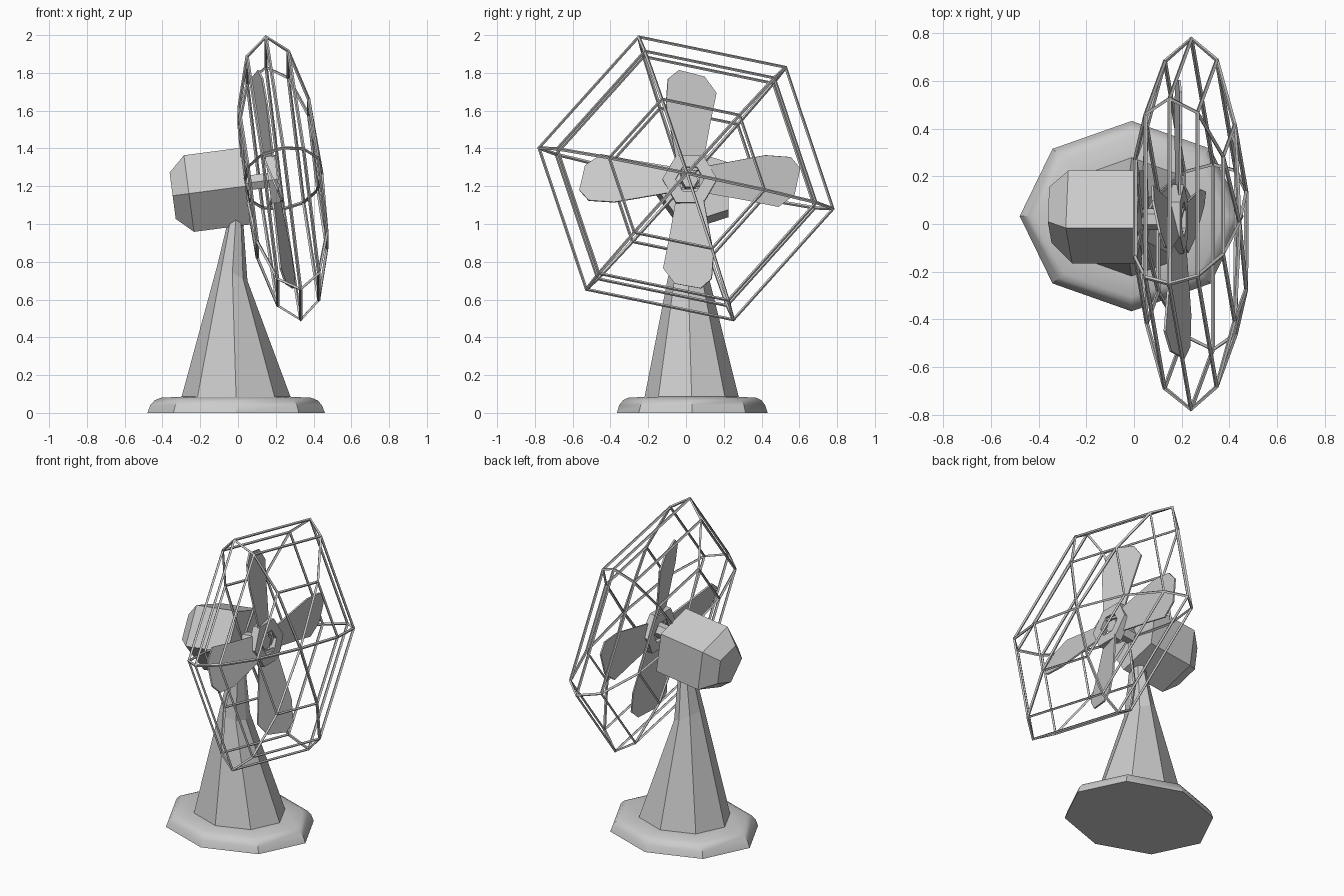
import bpy, bmesh
from math import sin, cos, pi, radians
from mathutils import Matrix, Vector

if "Cube" in bpy.data.objects:
    bpy.data.objects.remove(bpy.data.objects["Cube"])

# Fan frame: local x = world y, local y = up, local z = fan axis (tilted up)
T = radians(7.5)
FAN = Matrix(((0, -sin(T), cos(T), 0.24),
              (1, 0, 0, 0),
              (0, cos(T), sin(T), 1.242),
              (0, 0, 0, 1)))
# The cage is turned slightly sideways
CAGE = FAN @ Matrix.Rotation(radians(1.5), 4, 'Y')


def make(name, bm, matrix=None):
    if matrix:
        bm.transform(matrix)
    bmesh.ops.recalc_face_normals(bm, faces=bm.faces)
    me = bpy.data.meshes.new(name)
    bm.to_mesh(me)
    bm.free()
    ob = bpy.data.objects.new(name, me)
    bpy.context.collection.objects.link(ob)
    return ob


def ring(n, rx, ry, z, cx=0, cy=0, start=0, slope=0):
    pts = []
    for i in range(n):
        a = start + 2 * pi * i / n
        x, y = rx * cos(a), ry * sin(a)
        pts.append(Vector((cx + x, cy + y, z + slope * x)))
    return pts


def loft(name, rings, matrix=None, closed=False):
    bm = bmesh.new()
    vs = [[bm.verts.new(p) for p in r] for r in rings]
    n = len(vs[0])
    pairs = list(zip(vs, vs[1:])) + ([(vs[-1], vs[0])] if closed else [])
    for a, b in pairs:
        for i in range(n):
            j = (i + 1) % n
            bm.faces.new((a[i], a[j], b[j], b[i]))
    if not closed:
        bm.faces.new(vs[0])
        bm.faces.new(vs[-1])
    return make(name, bm, matrix)


# Octagonal base with a rounded rim
base = loft("base", [ring(8, r, r * 0.85, z, -0.01, 0.033) for z, r in
                     ((0, 0.47), (0.04, 0.455), (0.066, 0.432),
                      (0.08, 0.40), (0.086, 0.28))])
bpy.context.view_layer.objects.active = base
base.select_set(True)
bpy.ops.object.shade_smooth_by_angle(angle=radians(35))

# Tapering octagonal column with a slanted shoulder
loft("column", [ring(8, 0.29, 0.25, 0.08, -0.01, 0.03),
                ring(8, 0.08, 0.103, 0.74, -0.03, 0.012, slope=-0.5),
                ring(8, 0.035, 0.05, 1.05, -0.01, 0.015)])

# Five-sided motor housing with a tapered back
loft("motor_housing", [ring(5, r, r, z, 0.05, -0.015, pi)
                       for z, r in ((-0.593, 0.13), (-0.506, 0.215), (-0.204, 0.215))], FAN)

# Shaft and hollow hub
loft("shaft", [ring(6, 0.045, 0.045, z, 0.02) for z in (-0.22, -0.05)], FAN)
loft("hub", [ring(6, r, r, z, 0.02) for r, z in
             ((0.145, -0.08), (0.145, -0.03), (0.075, -0.03), (0.075, -0.08))], FAN, True)

# Four pitched blades
outline = ((-0.065, 0.05), (0.065, 0.05), (0.11, 0.30), (0.145, 0.47), (0.08, 0.555),
           (-0.06, 0.585), (-0.12, 0.535), (-0.13, 0.40))
for k in range(4):
    bm = bmesh.new()
    f = bm.faces.new([bm.verts.new((x, y, -0.005)) for x, y in outline])
    ext = bmesh.ops.extrude_face_region(bm, geom=[f])["geom"]
    bmesh.ops.translate(bm, vec=(0, 0, 0.01),
                        verts=[v for v in ext if isinstance(v, bmesh.types.BMVert)])
    make(f"blade_{k + 1}", bm, FAN @ Matrix.Translation((0.02, 0, -0.055))
         @ Matrix.Rotation(radians(-1.5), 4, 'X')
         @ Matrix.Rotation(k * pi / 2, 4, 'Z') @ Matrix.Rotation(radians(14), 4, 'Y'))


# Wire cage of hexagonal rings and bent spokes
def wires(name, paths, radius, closed):
    cu = bpy.data.curves.new(name, 'CURVE')
    cu.dimensions = '3D'
    cu.bevel_depth = radius
    cu.bevel_resolution = 0
    cu.use_fill_caps = True
    for path in paths:
        sp = cu.splines.new('POLY')
        sp.points.add(len(path) - 1)
        for p, q in zip(sp.points, path):
            p.co = (*(CAGE @ Vector(q)), 1)
        sp.use_cyclic_u = closed
        sp.use_smooth = False
    ob = bpy.data.objects.new(name, cu)
    bpy.context.collection.objects.link(ob)


A0 = radians(-11.6)
profile = ((0.02, -0.208), (0.42, -0.188), (0.70, -0.112), (0.795, 0),
           (0.70, 0.108), (0.42, 0.184), (0, 0.205))
wires("cage_rings", [ring(6, r, r, z, start=A0) for r, z in profile[1:-1]], 0.009, True)
wires("cage_spokes", [[(r * cos(A0 + k * pi / 3), r * sin(A0 + k * pi / 3), z)
                       for r, z in profile] for k in range(6)], 0.009, False)
